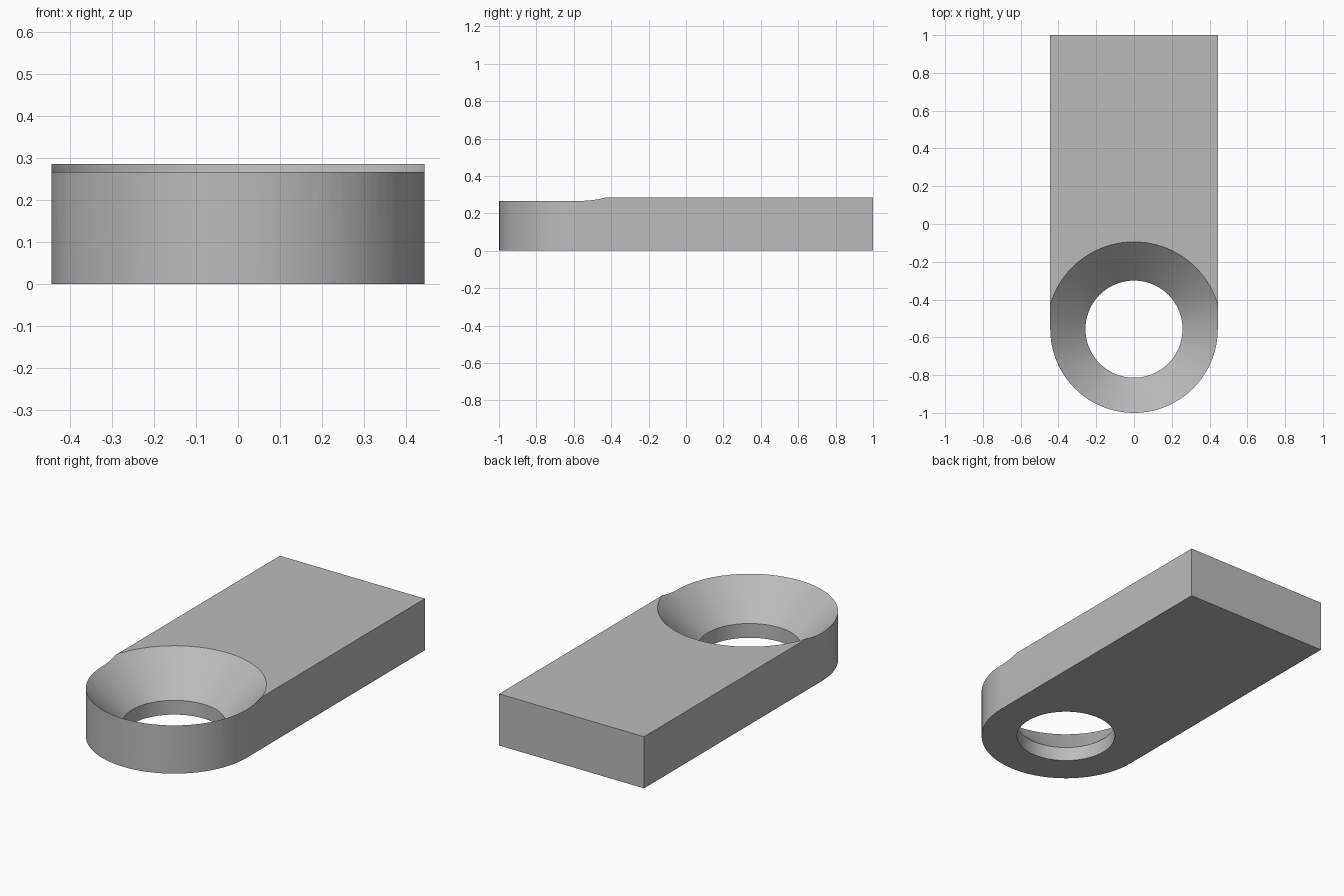
import bpy, bmesh, math

if "Cube" in bpy.data.objects:
    bpy.data.objects.remove(bpy.data.objects["Cube"], do_unlink=True)

HALF = 0.4435            # half width and end radius
TOP = 0.2855             # plate thickness
HOLE_Y = HALF - 1        # centre of rounded end and hole
HOLE_R, SINK_R, SINK_Z = 0.257, 0.462, 0.079
SEG = 96

grey = bpy.data.materials.new("grey")
grey.use_nodes = True
colour = (0.5, 0.5, 0.5, 1)
grey.diffuse_color = colour
grey.node_tree.nodes["Principled BSDF"].inputs["Base Color"].default_value = colour


def ring(radius, start, count):
    """Points around the hole axis, counter-clockwise from a start angle."""
    angles = [start + 2 * math.pi * i / SEG for i in range(count)]
    return [(radius * math.cos(a), HOLE_Y + radius * math.sin(a)) for a in angles]


def loft(name, sections):
    """Closed solid through matching outlines, each given as (points, height)."""
    bm = bmesh.new()
    loops = [[bm.verts.new((x, y, z)) for x, y in pts] for pts, z in sections]
    for low, high in zip(loops, loops[1:]):
        n = len(low)
        for i in range(n):
            j = (i + 1) % n
            bm.faces.new((low[i], low[j], high[j], high[i]))
    bm.faces.new(loops[0][::-1])
    bm.faces.new(loops[-1])
    mesh = bpy.data.meshes.new(name)
    bm.to_mesh(mesh)
    bm.free()
    mesh.materials.append(grey)
    obj = bpy.data.objects.new(name, mesh)
    bpy.context.collection.objects.link(obj)
    return obj


# Plate: square back, rounded front
outline = ring(HALF, math.pi, SEG // 2 + 1) + [(HALF, 1), (-HALF, 1)]
plate = loft("countersunk_plate", [(outline, 0), (outline, TOP)])

# Cutter: straight bore opening into a cone that continues above the plate
rise = 0.1
slope = (SINK_R - HOLE_R) / (TOP - SINK_Z)
profile = [(HOLE_R, -rise), (HOLE_R, SINK_Z), (SINK_R + rise * slope, TOP + rise)]
cutter = loft("hole_cutter", [(ring(r, 0, SEG), z) for r, z in profile])
cutter.hide_render = True

# Cut the countersunk hole, then drop the cutter
cut = plate.modifiers.new("hole", 'BOOLEAN')
cut.operation = 'DIFFERENCE'
cut.solver = 'EXACT'
cut.object = cutter
bpy.ops.object.select_all(action='DESELECT')
plate.select_set(True)
bpy.context.view_layer.objects.active = plate
bpy.ops.object.modifier_apply(modifier=cut.name)
bpy.data.objects.remove(cutter, do_unlink=True)
bpy.ops.object.shade_smooth_by_angle(angle=math.radians(25))
